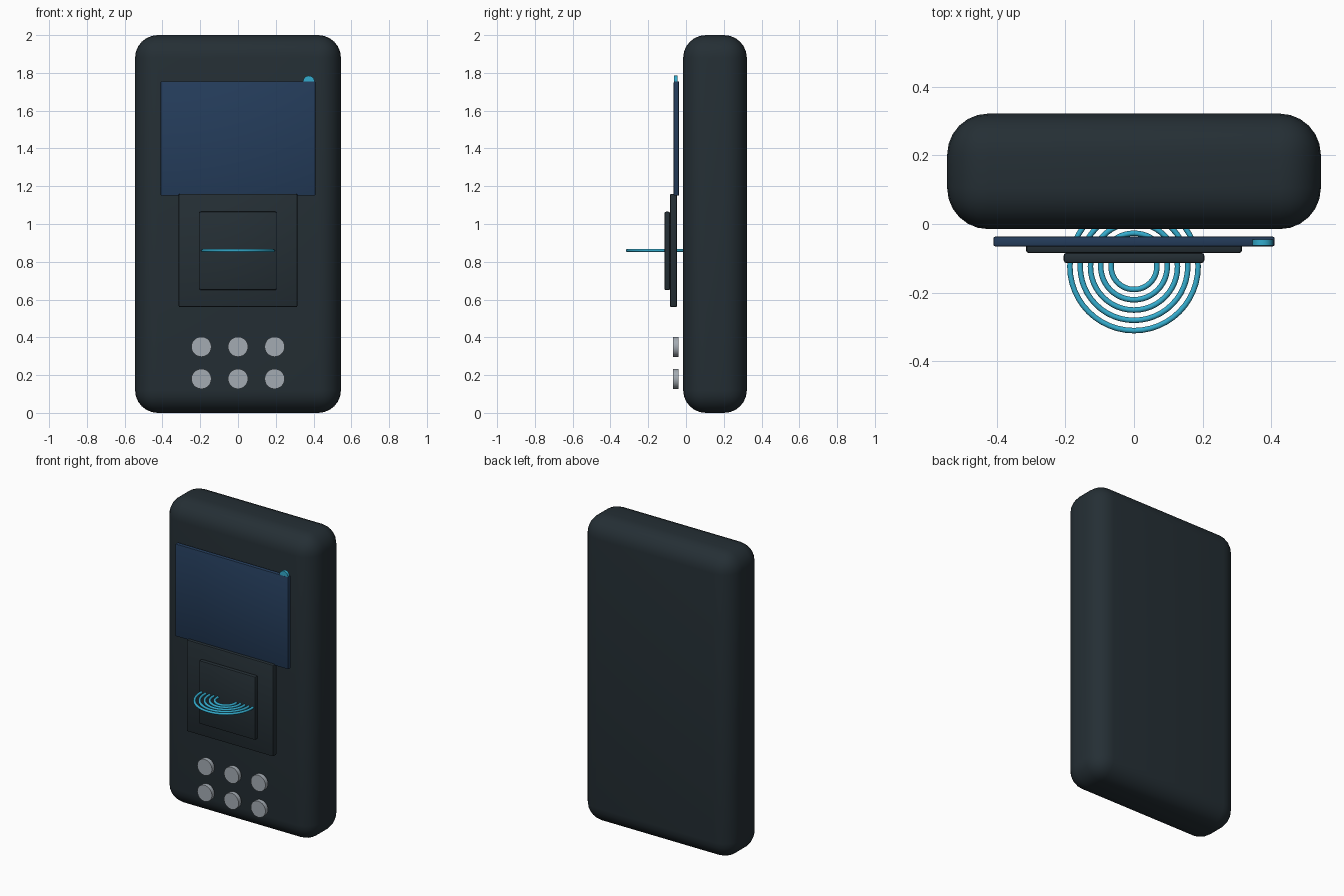
import bpy
import math

cube = bpy.data.objects.get("Cube")
if cube:
    bpy.data.objects.remove(cube, do_unlink=True)


def material(name, rgb):
    m = bpy.data.materials.new(name)
    m.use_nodes = True
    m.diffuse_color = (*rgb, 1)
    m.node_tree.nodes["Principled BSDF"].inputs["Base Color"].default_value = (*rgb, 1)
    return m


CHARCOAL = material("charcoal", (0.018, 0.028, 0.035))
NAVY = material("navy", (0.018, 0.046, 0.105))
CYAN = material("cyan", (0.034, 0.41, 0.61))
GREY = material("grey", (0.37, 0.41, 0.45))


def finish(name, mat):
    ob = bpy.context.object
    ob.name = name
    ob.data.materials.append(mat)
    bpy.ops.object.shade_smooth_by_angle(angle=math.radians(40))
    return ob


def block(name, width, y0, y1, z0, z1, mat, bevel, segments):
    """Rounded box centred on x."""
    bpy.ops.mesh.primitive_cube_add(size=1, location=(0, (y0 + y1) / 2, (z0 + z1) / 2))
    ob = bpy.context.object
    ob.scale = (width, y1 - y0, z1 - z0)
    bpy.ops.object.transform_apply(location=False, rotation=False, scale=True)
    mod = ob.modifiers.new("Bevel", "BEVEL")
    mod.width, mod.segments = bevel, segments
    bpy.ops.object.modifier_apply(modifier=mod.name)
    return finish(name, mat)


def disc(name, x, y0, y1, z, radius, mat):
    """Short cylinder facing the front."""
    bpy.ops.mesh.primitive_cylinder_add(
        vertices=32, radius=radius, depth=y1 - y0,
        location=(x, (y0 + y1) / 2, z), rotation=(math.pi / 2, 0, 0))
    return finish(name, mat)


# Case, screen and fingerprint reader
block("case", 1.09, -0.015, 0.322, 0, 2, CHARCOAL, 0.12, 6)
block("screen", 0.82, -0.065, -0.037, 1.15, 1.755, NAVY, 0.005, 2)
block("reader_frame", 0.63, -0.085, -0.047, 0.56, 1.16, CHARCOAL, 0.008, 2)
block("reader_pad", 0.41, -0.114, -0.084, 0.65, 1.065, CHARCOAL, 0.008, 2)

# Flat concentric rings passing through the reader
for i in range(5):
    bpy.ops.mesh.primitive_torus_add(
        major_radius=0.067 + 0.03 * i, minor_radius=0.008,
        major_segments=48, minor_segments=12, location=(0, -0.124, 0.86))
    finish(f"reader_ring_{i + 1}", CYAN)

# Status light behind the top edge of the screen
disc("status_light", 0.375, -0.063, -0.045, 1.755, 0.03, CYAN)

# Two rows of buttons
for row, z in enumerate((0.18, 0.35)):
    for col in (-1, 0, 1):
        disc(f"button_{row + 1}_{col + 2}", 0.194 * col, -0.069, -0.041, z, 0.053, GREY)
